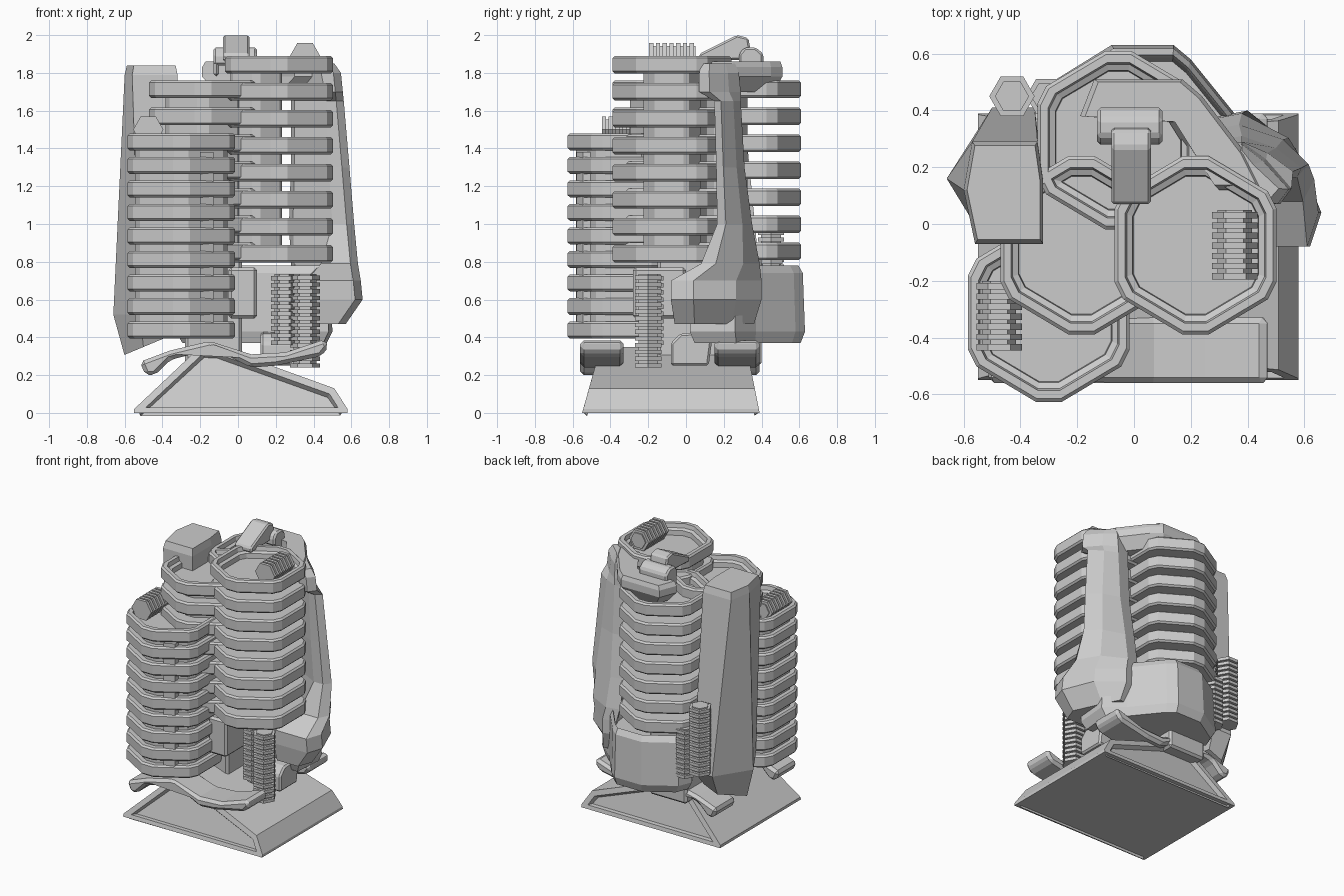
import bpy, bmesh
from math import cos, sin, pi
from mathutils import Vector

if "Cube" in bpy.data.objects:
    bpy.data.objects.remove(bpy.data.objects["Cube"])


def build(name, shells, bevel=0, panels=None):
    """Skin each list of point rings into a capped shell; one object in total."""
    bm = bmesh.new()
    for rings in shells:
        vs = [[bm.verts.new(p) for p in ring] for ring in rings]
        n = len(vs[0])
        for a, b in zip(vs, vs[1:]):
            for i in range(n):
                bm.faces.new((a[i], a[(i + 1) % n], b[(i + 1) % n], b[i]))
        bm.faces.new(vs[0][::-1])
        bm.faces.new(vs[-1])
    bmesh.ops.recalc_face_normals(bm, faces=bm.faces)
    if panels:
        bm.normal_update()
        faces = [f for f in bm.faces if panels(f.normal)]
        bmesh.ops.inset_individual(bm, faces=faces, thickness=0.04, depth=0)
        bmesh.ops.inset_individual(bm, faces=faces, thickness=0.015, depth=-0.03)
    me = bpy.data.meshes.new(name)
    bm.to_mesh(me)
    bm.free()
    ob = bpy.data.objects.new(name, me)
    bpy.context.collection.objects.link(ob)
    if bevel:
        m = ob.modifiers.new("bevel", 'BEVEL')
        m.width, m.segments, m.limit_method = bevel, 1, 'ANGLE'
    return ob


def prism(name, pts, axis, lo, hi, bevel=0.012):
    def place(p, t):
        q = list(p)
        q.insert(axis, t)
        return q
    return build(name, [[[place(p, t) for p in pts] for t in (lo, hi)]], bevel)


def box(name, x0, x1, y0, y1, z0, z1, bevel=0.015):
    return prism(name, [(x0, y0), (x1, y0), (x1, y1), (x0, y1)], 2, z0, z1, bevel)


# corner-cut hexagon shared by every tower
QUARTER = [(0.285, 0.13), (0.255, 0.19), (0.045, 0.315)]
HEX = QUARTER + [(-x, y) for x, y in QUARTER[::-1]]
HEX += [(-x, -y) for x, y in HEX]


def hexring(cx, cy, z, s=1.0):
    return [(cx + x * s, cy + y * s, z) for x, y in HEX]


def tower(name, cx, cy, top, n, pitch, thick, core, shift=(0, 0)):
    shells = []
    for i in range(n):
        z1 = top - i * pitch
        z0 = z1 - thick
        rings = [hexring(cx, cy, z0, 0.96), hexring(cx, cy, z0 + 0.012),
                 hexring(cx, cy, z1 - 0.012), hexring(cx, cy, z1, 0.96)]
        if i == 0:  # sunken roof
            rings += [hexring(cx, cy, z1, 0.87), hexring(cx, cy, z1 - 0.03, 0.85),
                      hexring(cx, cy, z1 - 0.04, 0.78), hexring(cx, cy, z1 - 0.075, 0.77)]
        shells.append(rings)
    x, y = cx + shift[0], cy + shift[1]
    bottom = top - (n - 1) * pitch - thick
    shells.append([hexring(x, y, bottom + 0.01, core), hexring(x, y, top - 0.08, core)])
    build(name, shells)


tower("front_left_tower", -0.3, -0.312, 1.48, 9, 0.1245, 0.09, 0.86)
tower("front_right_tower", 0.217, -0.075, 1.89, 8, 0.143, 0.093, 0.48, (-0.12, 0))
tower("middle_tower", -0.185, -0.075, 1.76, 7, 0.143, 0.093, 0.7)
tower("back_tower", -0.055, 0.295, 1.76, 7, 0.143, 0.093, 0.35, (0, -0.08))
prism("tower_post", [(-0.2, -0.58), (-0.13, -0.545), (-0.13, -0.4), (-0.2, -0.4)], 2, 0.41, 1.38, 0)


# ribbed hexagonal vents
def vent(name, c, axis, r, length, n):
    def ring(t, s):
        out = []
        for i in range(6):
            u, v = s * cos(i * pi / 3), s * sin(i * pi / 3)
            off = (u, v, t) if axis == 2 else (u, t, v)
            out.append(Vector(c) + Vector(off))
        return out
    step = length / n
    shells = [[ring(-length / 2 + 0.005, r * 0.75), ring(length / 2 - 0.005, r * 0.75)]]
    for i in range(n):
        t = -length / 2 + i * step
        shells.append([ring(t, r), ring(t + step * 0.62, r)])
    build(name, shells)


vent("roof_vent_right", (0.355, -0.07, 1.89), 1, 0.08, 0.25, 7)
vent("roof_vent_left", (-0.475, -0.32, 1.5), 1, 0.08, 0.25, 7)
for tag, x, y, z0, z1, r in (("front_outer", 0.355, -0.2, 0.24, 0.74, 0.08),
                             ("front_inner", 0.245, -0.18, 0.36, 0.74, 0.07),
                             ("back_outer", -0.43, 0.45, 0.55, 1.05, 0.08),
                             ("back_inner", -0.31, 0.45, 0.5, 0.86, 0.07)):
    vent("vent_column_" + tag, (x, y, (z0 + z1) / 2), 2, r, z1 - z0, int((z1 - z0) * 28))

# wedge base with sunken triangular panels front and back
PROFILE = [(-0.55, 0), (-0.55, 0.02), (-0.2, 0.35), (-0.1, 0.35), (0.51, 0.13), (0.58, 0.02), (0.58, 0)]
build("base", [[[(x, -0.55 + 0.28 * z, z) for x, z in PROFILE],
                [(x, 0.39 - 0.2 * z, z) for x, z in PROFILE]]], 0,
      lambda n: abs(n.y) > 0.8)

# wavy foot plates
WAVE = [(-0.52, 0.27), (-0.36, 0.33), (-0.15, 0.38), (0.07, 0.31), (0.25, 0.32), (0.46, 0.39),
        (0.48, 0.35), (0.44, 0.3), (0.2, 0.25), (0.07, 0.24), (-0.13, 0.34), (-0.36, 0.28),
        (-0.44, 0.2), (-0.49, 0.2)]
prism("foot_plate_front", WAVE, 1, -0.56, -0.33, 0.02)
prism("foot_plate_back", WAVE, 1, 0.15, 0.39, 0.02)
prism("foot_block", [(-0.08, 0.25), (0.12, 0.25), (0.14, 0.4), (0.11, 0.43), (-0.03, 0.42), (-0.08, 0.37)],
      0, 0.12, 0.4)
box("trunk", -0.28, 0.02, -0.15, 0.4, 0.25, 0.85)
box("tower_bracket", -0.05, 0.1, -0.28, 0.0, 0.5, 0.77)

# left shield
LOW = [(-0.66, 0.16), (-0.5, 0.41), (-0.35, 0.41), (-0.32, 0.15), (-0.32, -0.07), (-0.52, -0.07)]
HIGH = [(-0.6, 0.12), (-0.57, 0.29), (-0.34, 0.29), (-0.32, 0.15), (-0.32, -0.07), (-0.56, -0.07)]


def at(pts, z, s=1.0, c=(-0.45, 0.12), tilt=0.0):
    return [(c[0] + (x - c[0]) * s, c[1] + (y - c[1]) * s, z + tilt * (x - c[0])) for x, y in pts]


build("left_shield", [[at(LOW, 0.37, 0.72, tilt=0.3), at(LOW, 0.52), at(HIGH, 1.79), at(HIGH, 1.84, 0.92)]])

# right shield: plate slanting in around the rear tower, flaring out at its foot
# (z, y min, y max, outer x, front inner x, rear x)
ARM = [(0.47, -0.06, 0.36, 0.57, 0.36, 0.38), (0.6, -0.08, 0.4, 0.66, 0.34, 0.36),
       (0.7, -0.08, 0.4, 0.65, 0.36, 0.36), (0.79, 0.08, 0.39, 0.635, 0.44, 0.34),
       (1.0, 0.165, 0.35, 0.615, 0.5, 0.33), (1.3, 0.16, 0.31, 0.59, 0.48, 0.34),
       (1.65, 0.15, 0.29, 0.56, 0.47, 0.34), (1.7, 0.07, 0.29, 0.555, 0.46, 0.34),
       (1.8, 0.07, 0.28, 0.545, 0.44, 0.34), (1.85, 0.08, 0.26, 0.51, 0.44, 0.34)]
build("right_shield", [[[(xi, a, z), (xo - 0.04, a, z), (xo, a + (b - a) * 0.25, z),
                         (xo - 0.09, a + (b - a) * 0.72, z), (xr + 0.04, b, z), (xr - 0.06, b - 0.02, z),
                         (xr - 0.04, b - 0.07, z)] for z, a, b, xo, xi, xr in ARM]])

# back skirt cradling the rear tower
SKIRT = [(0.48, 0.02), (0.5, 0.26), (0.37, 0.37), (0.2, 0.58), (0.14, 0.63), (-0.08, 0.63),
         (-0.29, 0.5), (-0.33, 0.4), (-0.2, 0.2), (0.2, 0.05)]
C = (0.12, 0.34)
build("back_skirt", [[at(SKIRT, 0.37, 0.92, C), at(SKIRT, 0.43, 1, C), at(SKIRT, 0.74, 0.96, C),
                      at(SKIRT, 0.78, 0.88, C), at(SKIRT, 0.76, 0.85, C), at(SKIRT, 0.68, 0.8, C)]])

# roof plate hooking the right shield over the rear tower
ROOF = [(-0.19, 0.38), (-0.14, 0.51), (0.17, 0.51), (0.24, 0.45), (0.4, 0.24), (0.46, 0.12), (0.3, 0.12),
        (0.15, 0.36)]
RC = (0.06, 0.36)
build("roof_plate", [[at(ROOF, 1.7, 0.7, RC), at(ROOF, 1.78, 1, RC),
                      at(ROOF, 1.83, 1, RC), at(ROOF, 1.86, 0.93, RC)]])

# tilted sensor head with its yoke
prism("sensor_head", [(0.07, 1.86), (0.07, 1.9), (0.27, 2.0), (0.33, 1.985), (0.34, 1.93), (0.3, 1.87)],
      0, -0.08, 0.06, 0.01)
YOKE = [(0.28, 1.84), (0.28, 1.9), (0.31, 1.935), (0.37, 1.935), (0.41, 1.9), (0.41, 1.84)]
prism("yoke_bar", YOKE, 0, -0.13, 0.1, 0.012)
for name, x in (("yoke_arm_left", -0.13), ("yoke_arm_right", 0.07)):
    box(name, x, x + 0.03, 0.28, 0.4, 1.78, 1.9)
